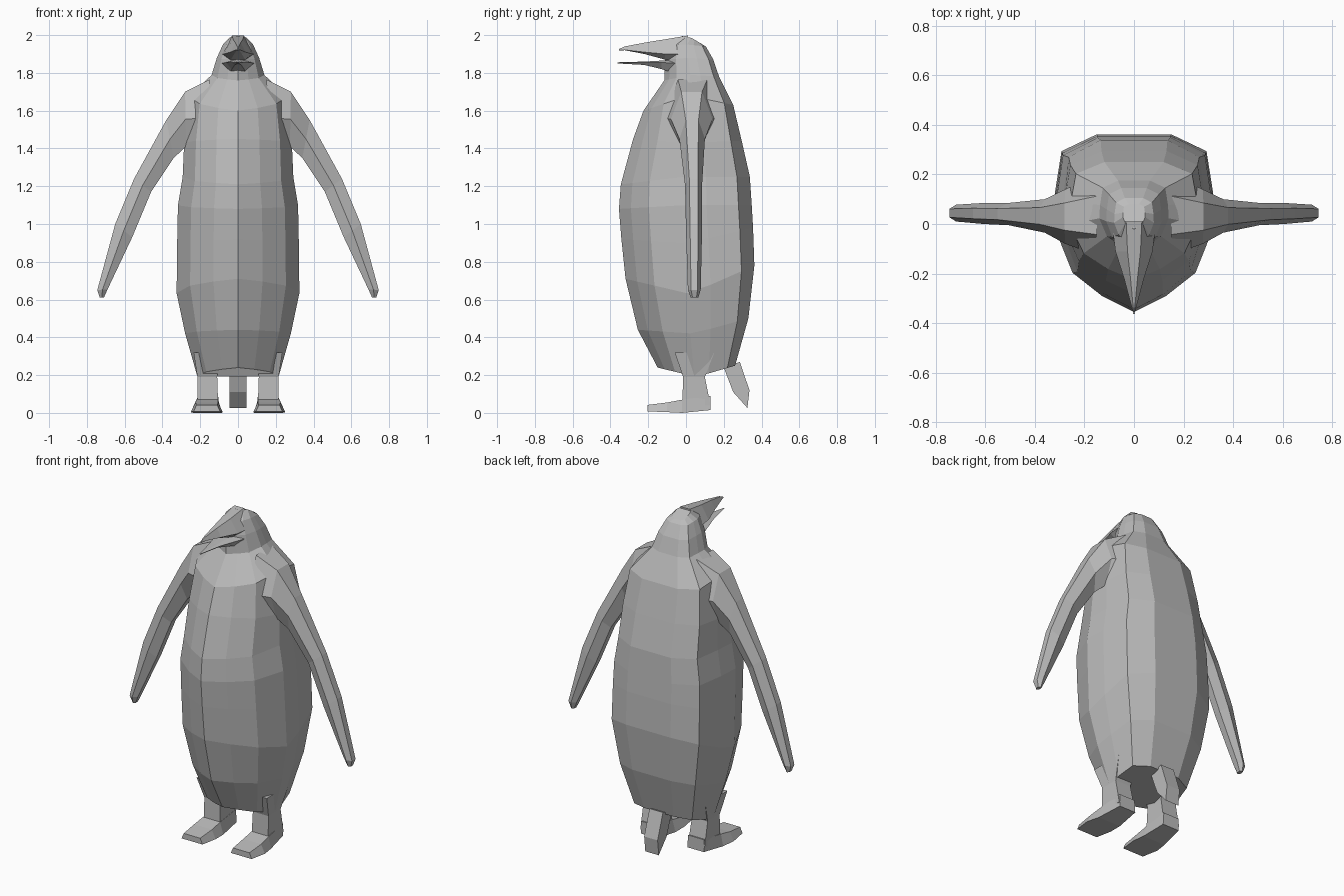
import bpy, bmesh

grey = bpy.data.materials.new("plain grey")
grey.diffuse_color = (0.5, 0.5, 0.5, 1)


def loft(name, rings, mirror=False):
    """Skin a list of equal-length point loops, cap the ends, flat shaded."""
    bm = bmesh.new()
    loops = [[bm.verts.new(p) for p in ring] for ring in rings]
    n = len(loops[0])
    for a, b in zip(loops, loops[1:]):
        for i in range(n):
            j = (i + 1) % n
            bm.faces.new((a[i], a[j], b[j], b[i]))
    bm.faces.new(loops[0])
    bm.faces.new(loops[-1])
    bmesh.ops.recalc_face_normals(bm, faces=bm.faces)
    me = bpy.data.meshes.new(name)
    bm.to_mesh(me)
    bm.free()
    me.materials.append(grey)
    ob = bpy.data.objects.new(name, me)
    bpy.context.collection.objects.link(ob)
    if mirror:
        ob.modifiers.new("mirror", "MIRROR").use_mirror_merge = False
    return ob


# Body and head: keeled front, flat back, swept through stacked rings
HALF = [(0, -1), (.4, -.82), (.78, -.55), (1, -.05), (.98, .32), (.9, .8), (.46, 1)]
SECTION = HALF + [(0, 1)] + [(-x, y) for x, y in HALF[:0:-1]]


def body_ring(zf, zs, zb, w, yf, yb):
    mid, half = (yf + yb) / 2, (yb - yf) / 2
    return [(w * x, mid + half * f,
             zs + (zf - zs) * max(0, -f) + (zb - zs) * max(0, f))
            for x, f in SECTION]


# front z, side z, back z, half width, front y, back y
BODY = [
    (.24, .19, .25, .215, -.15, .26),
    (.44, .42, .50, .28, -.255, .33),
    (.71, .63, .78, .325, -.32, .362),
    (.92, .90, .98, .322, -.342, .355),
    (1.08, 1.10, 1.10, .318, -.355, .348),
    (1.21, 1.25, 1.25, .293, -.345, .338),
    (1.45, 1.43, 1.44, .285, -.28, .295),
    (1.60, 1.68, 1.63, .26, -.225, .25),
    (1.76, 1.79, 1.78, .14, -.115, .175),
    (1.87, 1.88, 1.87, .112, -.11, .145),
    (1.95, 1.95, 1.94, .08, -.085, .105),
    (1.995, 1.985, 1.955, .045, -.02, .08),
]
loft("body", [body_ring(*r) for r in BODY])


# Wings: long bevelled blades hanging from the shoulder
def wing_ring(xo, zo, xi, zi, yf, yb):
    d = (yb - yf) * .25
    xm, zm = (xo + xi) / 2, (zo + zi) / 2
    return [(xo, yf + d, zo), (xo, yb - d, zo), (xm, yb, zm),
            (xi, yb - d, zi), (xi, yf + d, zi), (xm, yf, zm)]


# outer x, outer z, inner x, inner z, front y, back y
WING = [
    (.15, 1.765, .18, 1.36, -.12, .19),
    (.28, 1.70, .275, 1.41, -.08, .14),
    (.38, 1.55, .34, 1.35, -.035, .10),
    (.55, 1.24, .46, 1.17, -.005, .085),
    (.65, 1.00, .56, .93, .0, .085),
    (.745, .65, .69, .655, .01, .078),
    (.732, .61, .71, .61, .025, .065),
]
loft("wing", [wing_ring(*r) for r in WING], True)


# Beak: two pointed halves, slightly open
def beak_ring(y, top, edge, bottom, w):
    return [(-w * .35, y, top), (w * .35, y, top), (w, y, edge),
            (w * .5, y, bottom), (-w * .5, y, bottom), (-w, y, edge)]


loft("upper_beak", [beak_ring(*r) for r in [
    (.01, 1.998, 1.90, 1.86, .09), (-.11, 1.978, 1.90, 1.87, .075),
    (-.22, 1.96, 1.91, 1.90, .04), (-.325, 1.94, 1.922, 1.92, .012),
    (-.355, 1.926, 1.922, 1.918, .003)]])
loft("lower_beak", [beak_ring(*r) for r in [
    (-.04, 1.87, 1.85, 1.79, .09), (-.13, 1.865, 1.855, 1.82, .065),
    (-.22, 1.86, 1.856, 1.842, .035), (-.363, 1.856, 1.854, 1.85, .003)]])


# Legs and feet
def box_ring(x0, x1, y0, y1, z0, z1):
    """Horizontal rectangle whose height goes from z0 (front) to z1 (back)."""
    return [(x0, y0, z0), (x1, y0, z0), (x1, y1, z1), (x0, y1, z1)]


loft("leg", [box_ring(*r) for r in [
    (.105, .215, -.02, .13, .04, .04), (.11, .215, -.015, .10, .19, .19),
    (.10, .235, -.06, .15, .32, .32)]], True)


def foot_ring(y, a, b, c, d, z0, z1):
    return [(a, y, z0), (b, y, z0), (d, y, z1), (c, y, z1)]


loft("foot", [foot_ring(*r) for r in [
    (-.205, .095, .235, .11, .22, .008, .042),
    (-.10, .08, .25, .105, .225, .004, .055),
    (-.02, .085, .235, .105, .22, .0, .07),
    (.13, .10, .21, .105, .21, .015, .09)]], True)

# Tail: short wedge, swept sideways from its side profile
TAIL = [(.20, .24), (.25, .11), (.325, .026), (.336, .12), (.285, .27)]
loft("tail", [[(x, y, z) for y, z in TAIL] for x in (-.045, .045)])
